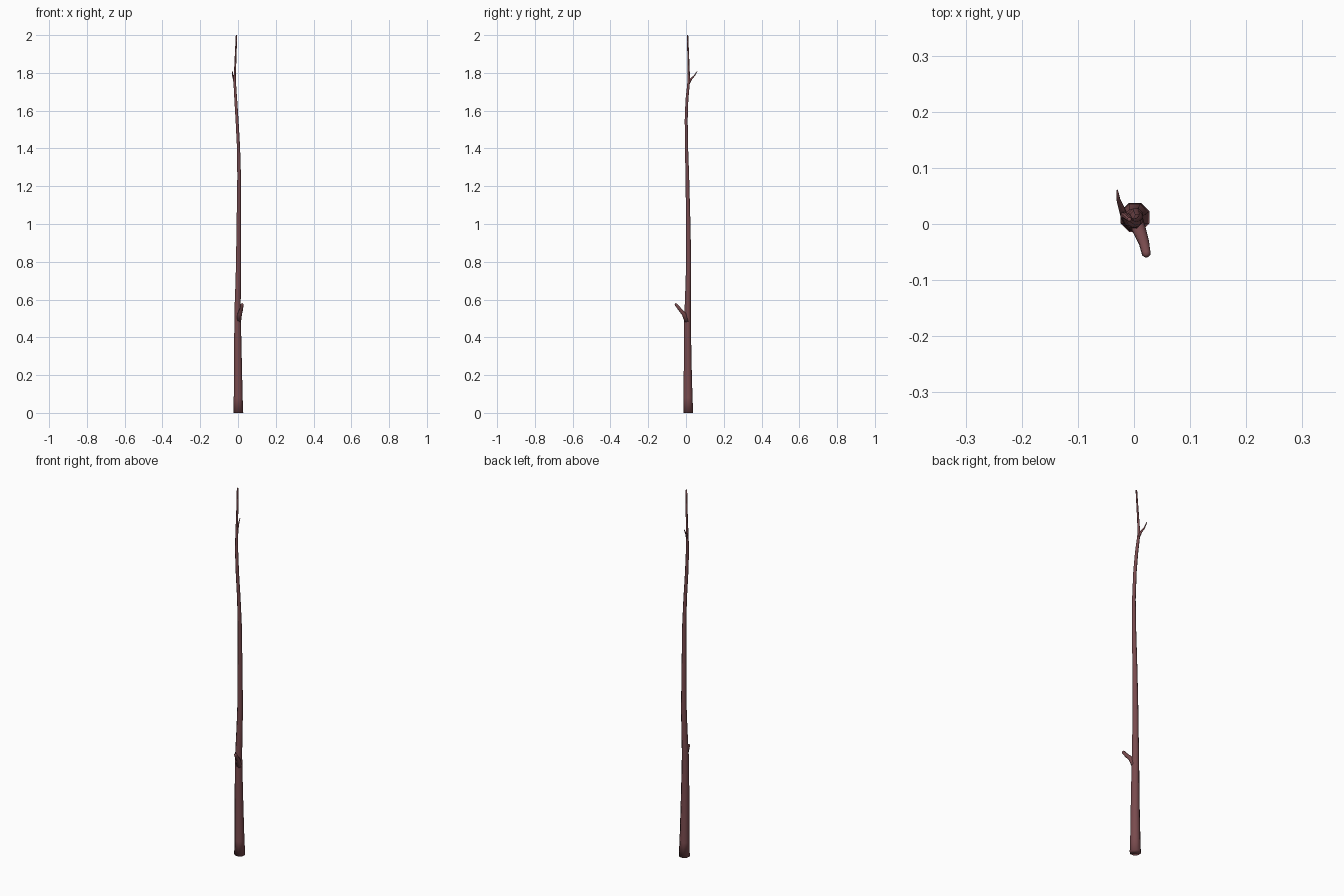
import bpy, bmesh, math
from mathutils import Vector

bark = bpy.data.materials.new("reddish_brown_bark")
bark.diffuse_color = (0.19, 0.07, 0.076, 1)


def limb(name, rings, sides=8):
    """Tapered tube through rings of (x, y, z, radius)."""
    bm = bmesh.new()
    pts = [Vector(r[:3]) for r in rings]
    loops = []
    for i, p in enumerate(pts):
        d = (pts[min(i + 1, len(pts) - 1)] - pts[max(i - 1, 0)]).normalized()
        if i == 0 and p.z == 0:
            d = Vector((0, 0, 1))
        u = (Vector((1, 0, 0)) - d * d.x).normalized()
        v = d.cross(u)
        loop = []
        for k in range(sides):
            a = 2 * math.pi * (k + 0.5) / sides
            loop.append(bm.verts.new(p + rings[i][3] * (u * math.cos(a) + v * math.sin(a))))
        loops.append(loop)
    for a, b in zip(loops, loops[1:]):
        for k in range(sides):
            n = (k + 1) % sides
            bm.faces.new((a[k], a[n], b[n], b[k]))
    bm.faces.new(loops[0][::-1])
    bm.faces.new(loops[-1])
    for f in bm.faces:
        f.smooth = True
    me = bpy.data.meshes.new(name)
    bm.to_mesh(me)
    bm.free()
    me.materials.append(bark)
    ob = bpy.data.objects.new(name, me)
    bpy.context.collection.objects.link(ob)


# main stem, gently bent
limb("stem", [
    (0.002, 0.012, 0, 0.028), (0.001, 0.011, 0.08, 0.0255),
    (0.000, 0.009, 0.25, 0.0225), (-0.002, 0.008, 0.48, 0.019),
    (-0.002, 0.009, 0.56, 0.0175), (0.001, 0.012, 0.69, 0.0155),
    (0.003, 0.014, 0.80, 0.0145), (0.004, 0.012, 1.0, 0.0125),
    (0.006, 0.007, 1.25, 0.0105), (0.003, 0.003, 1.4, 0.009),
    (-0.005, 0.001, 1.55, 0.0085), (-0.012, 0.005, 1.66, 0.008),
    (-0.018, 0.015, 1.76, 0.007), (-0.015, 0.014, 1.83, 0.0055),
    (-0.008, 0.008, 2.0, 0.004)])

# lower blunt twig
limb("lower_twig", [
    (0.002, 0.006, 0.485, 0.015), (0.010, -0.012, 0.525, 0.012),
    (0.018, -0.034, 0.55, 0.0095), (0.022, -0.053, 0.574, 0.008),
    (0.0225, -0.057, 0.578, 0.004)])

# upper pointed twig
limb("upper_twig", [
    (-0.017, 0.014, 1.745, 0.007), (-0.022, 0.027, 1.768, 0.0055),
    (-0.028, 0.044, 1.785, 0.0035), (-0.030, 0.060, 1.81, 0.0015)])
